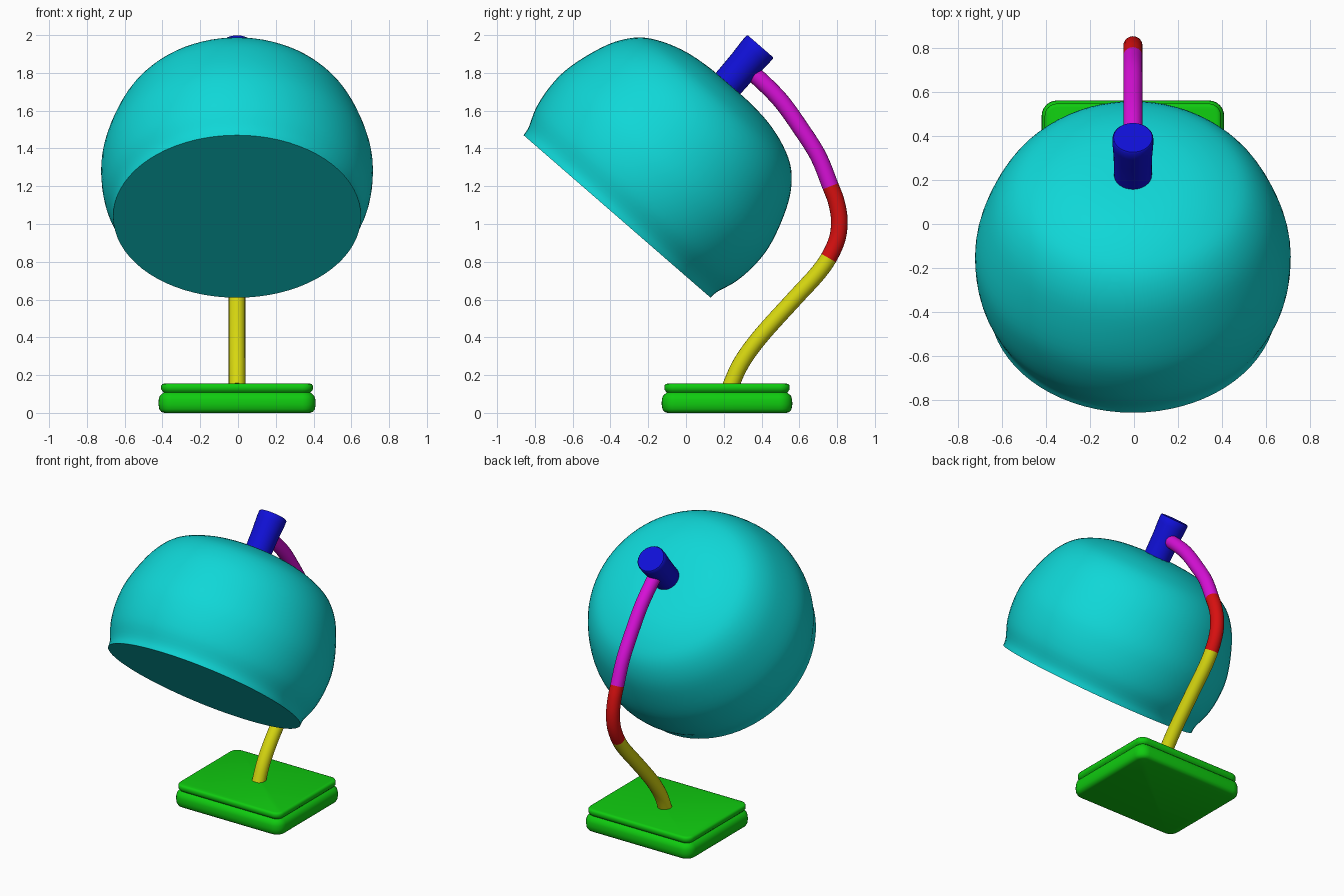
import bpy, bmesh, math
from mathutils import Vector

cube = bpy.data.objects.get("Cube")
if cube:
    bpy.data.objects.remove(cube, do_unlink=True)

CX = -0.005  # side-to-side centre of the lamp


def material(name, rgb):
    m = bpy.data.materials.new(name)
    m.use_nodes = True
    m.diffuse_color = (*rgb, 1)
    m.node_tree.nodes["Principled BSDF"].inputs["Base Color"].default_value = (*rgb, 1)
    return m


LO, HI = 0.005, 0.68
cyan = material("cyan", (LO, HI, HI))
green = material("green", (LO, 0.60, LO))
blue = material("blue", (LO, LO, HI))
magenta = material("magenta", (HI, LO, HI))
red = material("red", (HI, LO, LO))
yellow = material("yellow", (HI, HI, LO))


def smooth_path(pts, steps=6):
    """Catmull-Rom curve through 2D points."""
    p = [Vector(q) for q in pts]
    p = [2 * p[0] - p[1]] + p + [2 * p[-1] - p[-2]]
    out = []
    for a, b, c, d in zip(p, p[1:], p[2:], p[3:]):
        for i in range(steps):
            t = i / steps
            out.append(0.5 * (2 * b + (c - a) * t + (2 * a - 5 * b + 4 * c - d) * t * t
                              + (3 * b - a - 3 * c + d) * t ** 3))
    return out + [p[-2]]


def loft(name, rings, mat, angle=40):
    """Skin a stack of closed rings and cap both ends."""
    bm = bmesh.new()
    loops = [[bm.verts.new(co) for co in ring] for ring in rings]
    n = len(loops[0])
    for a, b in zip(loops, loops[1:]):
        for i in range(n):
            j = (i + 1) % n
            bm.faces.new((a[i], a[j], b[j], b[i]))
    bm.faces.new(loops[0][::-1])
    bm.faces.new(loops[-1])
    bmesh.ops.recalc_face_normals(bm, faces=bm.faces)
    me = bpy.data.meshes.new(name)
    bm.to_mesh(me)
    bm.free()
    me.materials.append(mat)
    ob = bpy.data.objects.new(name, me)
    bpy.context.collection.objects.link(ob)
    bpy.ops.object.select_all(action='DESELECT')
    ob.select_set(True)
    bpy.context.view_layer.objects.active = ob
    bpy.ops.object.shade_smooth_by_angle(angle=math.radians(angle))
    return ob


def circle(centre, side, r, n):
    """Ring spanned by the x axis and a second direction."""
    x = Vector((1, 0, 0))
    return [centre + r * (math.cos(2 * math.pi * i / n) * x
                          + math.sin(2 * math.pi * i / n) * side) for i in range(n)]


def rounded_rect(cy, z, hx, hy, r, n=6):
    ring = []
    for k, (sx, sy) in enumerate(((1, 1), (-1, 1), (-1, -1), (1, -1))):
        for i in range(n + 1):
            a = math.pi / 2 * (k + i / n)
            ring.append((CX + sx * (hx - r) + r * math.cos(a),
                         cy + sy * (hy - r) + r * math.sin(a), z))
    return ring


# Base: rounded slab, groove, thinner top plate (height, inset)
base_profile = [(0, 0.03), (0.006, 0.014), (0.02, 0.004), (0.045, 0), (0.07, 0.001),
                (0.09, 0.007), (0.102, 0.02), (0.108, 0.028), (0.116, 0.02),
                (0.125, 0.014), (0.143, 0.014), (0.152, 0.02), (0.155, 0.03)]
loft("base", [rounded_rect(0.217, z, 0.416 - d, 0.346 - d, 0.07 - d)
              for z, d in base_profile], green, 50)

# Arm: one bent tube in three coloured sections, as (y, z)
arm = smooth_path([(0.235, 0.14), (0.29, 0.26), (0.39, 0.4), (0.57, 0.6), (0.69, 0.73),
                   (0.755, 0.82), (0.8, 0.92), (0.812, 1.02), (0.795, 1.12),
                   (0.765, 1.2), (0.7, 1.36), (0.605, 1.51), (0.5, 1.655),
                   (0.38, 1.775), (0.33, 1.81)], 5)
arm_rings = []
for i, p in enumerate(arm):
    t = (arm[min(i + 1, len(arm) - 1)] - arm[max(i - 1, 0)]).normalized()
    arm_rings.append(circle(Vector((CX, p.x, p.y)), Vector((0, -t.y, t.x)), 0.044, 20))
for name, a, b, mat in (("lower_arm", 0, 25, yellow), ("elbow", 25, 45, red),
                        ("upper_arm", 45, len(arm) - 1, magenta)):
    loft(name, arm_rings[a:b + 1], mat)

# Shade: bowl turned about a tilted axis, closed across its mouth
rim = Vector((CX, -0.365, 1.04))
axis = Vector((0, 0.656, 0.755)).normalized()
side = Vector((0, axis.z, -axis.y))
bowl = smooth_path([(0.656, 0), (0.663, 0.05), (0.7, 0.15), (0.718, 0.27), (0.714, 0.4),
                    (0.675, 0.55), (0.615, 0.69), (0.53, 0.795), (0.42, 0.858),
                    (0.29, 0.898), (0.15, 0.915), (0.01, 0.918)], 4)
loft("shade", [circle(rim + axis * p.y, side, p.x, 72) for p in bowl], cyan)

# Socket: short cylinder on top of the shade, slightly waisted
loft("socket", [circle(rim + axis * v - side * 0.018, side, r, 32)
                for v, r in ((0.88, 0.086), (0.95, 0.086), (1.05, 0.088),
                             (1.13, 0.093), (1.172, 0.093), (1.178, 0.088))], blue, 50)
